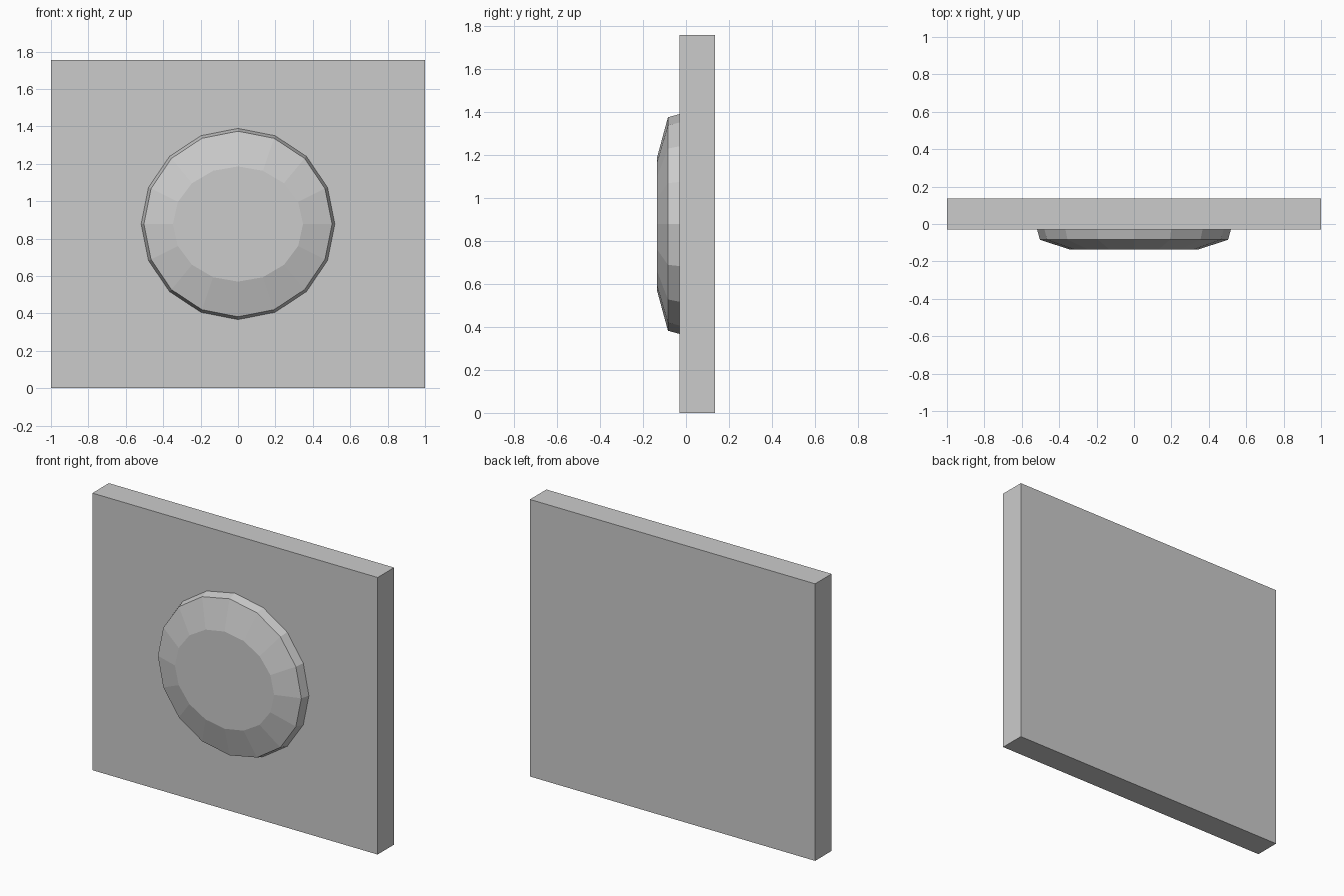
import bpy, bmesh
from math import cos, sin, pi

if "Cube" in bpy.data.objects:
    bpy.data.objects.remove(bpy.data.objects["Cube"])

MID_Z = 0.878          # height of the seam and of the boss centre
FRONT, BACK = -0.03, 0.135
SIDES = 16


def add_object(name, bm):
    bmesh.ops.recalc_face_normals(bm, faces=bm.faces[:])
    mesh = bpy.data.meshes.new(name)
    bm.to_mesh(mesh)
    bm.free()
    obj = bpy.data.objects.new(name, mesh)
    bpy.context.collection.objects.link(obj)
    return obj


# Square panel with a horizontal seam at mid height
bm = bmesh.new()
bmesh.ops.create_cube(bm, size=1)
for v in bm.verts:
    v.co.x *= 2
    v.co.y = FRONT if v.co.y < 0 else BACK
    v.co.z = (v.co.z + 0.5) * 2 * MID_Z
bmesh.ops.bisect_plane(bm, geom=bm.verts[:] + bm.edges[:] + bm.faces[:],
                       plane_co=(0, 0, MID_Z), plane_no=(0, 0, 1))
add_object("panel", bm)

# Faceted round boss: (y, x radius, z radius) for each ring
bm = bmesh.new()
rings = []
for y, rx, rz in [(FRONT, 0.518, 0.511), (-0.084, 0.503, 0.496), (-0.135, 0.348, 0.308)]:
    rings.append([bm.verts.new((rx * cos(2 * pi * i / SIDES), y,
                                MID_Z + rz * sin(2 * pi * i / SIDES)))
                  for i in range(SIDES)])
for a, b in zip(rings, rings[1:]):
    for i in range(SIDES):
        j = (i + 1) % SIDES
        bm.faces.new((a[i], a[j], b[j], b[i]))
bm.faces.new(rings[-1])
add_object("round_boss", bm)
